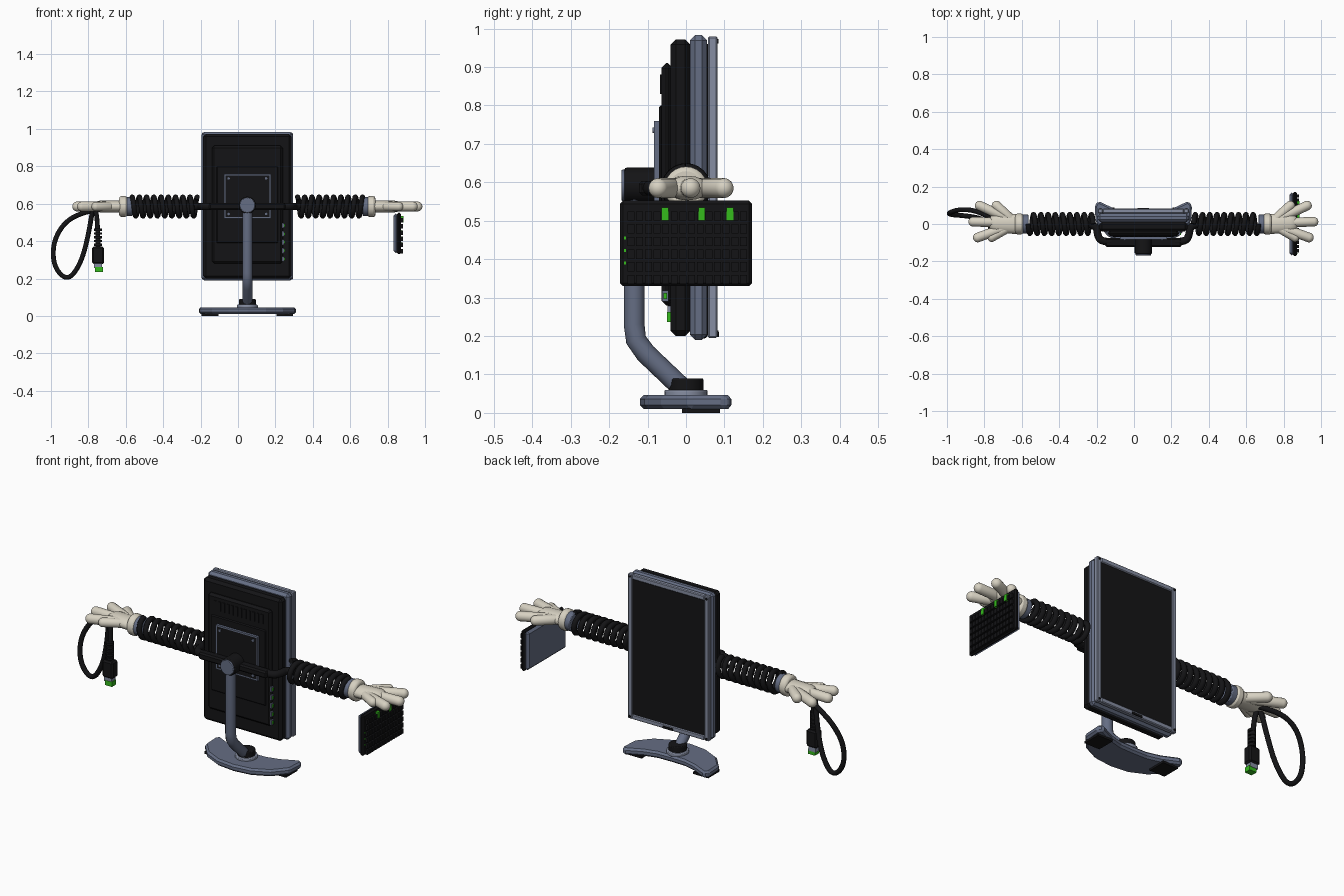
import bpy, bmesh, math
from mathutils import Vector

cube = bpy.data.objects.get("Cube")
if cube:
    bpy.data.objects.remove(cube, do_unlink=True)

CX, ARM_Z = 0.05, 0.585      # centre plane of the model, height of the arms


def material(name, rgb):
    m = bpy.data.materials.new(name)
    m.use_nodes = True
    m.diffuse_color = (*rgb, 1)
    m.node_tree.nodes["Principled BSDF"].inputs["Base Color"].default_value = (*rgb, 1)
    return m


BLACK = material("black plastic", (0.007, 0.007, 0.008))
SLATE = material("slate blue", (0.13, 0.155, 0.23))
SILVER = material("pale slate", (0.24, 0.27, 0.36))
CREAM = material("cream glove", (0.68, 0.64, 0.54))
GREEN = material("green accent", (0.035, 0.5, 0.012))


def finish(name, bm, mat, smooth=False):
    bmesh.ops.recalc_face_normals(bm, faces=bm.faces)
    me = bpy.data.meshes.new(name)
    bm.to_mesh(me)
    bm.free()
    ob = bpy.data.objects.new(name, me)
    bpy.context.collection.objects.link(ob)
    me.materials.append(mat)
    if smooth:
        bpy.ops.object.select_all(action='DESELECT')
        ob.select_set(True)
        bpy.context.view_layer.objects.active = ob
        bpy.ops.object.shade_smooth_by_angle(angle=math.radians(40))
    return ob


def bevel(ob, width, segments=1):
    mod = ob.modifiers.new("bevel", 'BEVEL')
    mod.width, mod.segments = width, segments
    return ob


def add_box(bm, lo, hi):
    verts = bmesh.ops.create_cube(bm, size=1)["verts"]
    for v in verts:
        v.co = Vector([(a + b) / 2 + c * (b - a) for a, b, c in zip(lo, hi, v.co)])


def box(name, x, y, z, mat, edge=0.0):
    bm = bmesh.new()
    add_box(bm, (x[0], y[0], z[0]), (x[1], y[1], z[1]))
    ob = finish(name, bm, mat)
    return bevel(ob, edge) if edge else ob


def cylinder(name, start, end, r1, mat, r2=None, sides=24, edge=0.0):
    a, b = Vector(start), Vector(end)
    bm = bmesh.new()
    bmesh.ops.create_cone(bm, cap_ends=True, segments=sides, radius1=r1,
                          radius2=r1 if r2 is None else r2, depth=(b - a).length)
    ob = finish(name, bm, mat, True)
    ob.location = (a + b) / 2
    ob.rotation_euler = (b - a).to_track_quat('Z', 'Y').to_euler()
    return bevel(ob, edge, 2) if edge else ob


def capsule(name, start, end, r, mat, flat=1.0):
    a, b = Vector(start), Vector(end)
    bm = bmesh.new()
    bmesh.ops.create_uvsphere(bm, u_segments=16, v_segments=9, radius=r)
    q = (b - a).to_track_quat('Z', 'Y')
    for v in bm.verts:
        top = v.co.z > 0
        p = q @ v.co
        p.z *= flat
        v.co = p + (b if top else a)
    return finish(name, bm, mat, True)


def tube(name, points, r, mat, kind='NURBS', sides=3):
    cu = bpy.data.curves.new(name, 'CURVE')
    cu.dimensions = '3D'
    cu.bevel_depth, cu.bevel_resolution, cu.use_fill_caps = r, sides, True
    sp = cu.splines.new(kind)
    sp.points.add(len(points) - 1)
    for sp_point, p in zip(sp.points, points):
        sp_point.co = (*p, 1)
    if kind == 'NURBS':
        sp.order_u, sp.use_endpoint_u, sp.resolution_u = 3, True, 8
    ob = bpy.data.objects.new(name, cu)
    bpy.context.collection.objects.link(ob)
    cu.materials.append(mat)
    bpy.ops.object.select_all(action='DESELECT')
    ob.select_set(True)
    bpy.context.view_layer.objects.active = ob
    bpy.ops.object.convert(target='MESH')
    bpy.ops.object.shade_smooth_by_angle(angle=math.radians(50))
    return ob


def wide(h):
    return (CX - h, CX + h)


def frame(name, half, z, border, y, mat):
    bm = bmesh.new()
    for s in (-1, 1):
        xs = sorted((CX + s * half, CX + s * (half - border)))
        add_box(bm, (xs[0], y[0], z[0]), (xs[1], y[1], z[1]))
    for a, b in ((z[0], z[0] + border), (z[1] - border, z[1])):
        add_box(bm, (CX - half + border, y[0], a), (CX + half - border, y[1], b))
    return finish(name, bm, mat)


# Monitor housing, bezel and screen
box("rear_shell", wide(0.236), (-0.04, 0.012), (0.2, 0.972), BLACK, 0.014)
box("middle_shell", wide(0.245), (0.01, 0.055), (0.19, 0.983), SLATE, 0.014)
box("screen_seat", wide(0.225), (0.05, 0.077), (0.21, 0.96), BLACK)
bevel(frame("front_bezel", 0.243, (0.195, 0.98), 0.026, (0.057, 0.082), SILVER), 0.004)
box("bezel_badge", wide(0.03), (0.08, 0.086), (0.198, 0.21), BLACK)
for sx in (-1, 1):
    for z in (0.208, 0.967):
        x = CX + sx * 0.23
        cylinder("bezel_screw", (x, 0.08, z), (x, 0.085, z), 0.006, BLACK, sides=10)
box("rear_step", wide(0.19), (-0.064, -0.035), (0.28, 0.91), BLACK, 0.012)
box("rear_panel", wide(0.165), (-0.07, -0.06), (0.39, 0.8), BLACK, 0.005)
for i in range(12):
    x = CX - 0.14 + i * 0.0255
    box("vent_rib", (x - 0.007, x + 0.007), (-0.068, -0.06), (0.83, 0.88), BLACK)

# Mounting plate with bright rim and screws
box("mount_plate", wide(0.122), (-0.082, -0.065), (0.525, 0.755), BLACK)
frame("mount_rim", 0.126, (0.52, 0.76), 0.008, (-0.083, -0.07), SLATE)
for sx in (-1, 1):
    for z in (0.545, 0.735):
        x = CX + sx * 0.1
        cylinder("mount_screw", (x, -0.08, z), (x, -0.087, z), 0.007, SLATE, sides=10)

# Side ports
for i in range(5):
    z = 0.29 + i * 0.045
    box("port_rim", (0.235, 0.246), (-0.062, -0.045), (z, z + 0.028), SLATE)
    box("port_insert", (0.24, 0.25), (-0.058, -0.049), (z + 0.006, z + 0.022), GREEN)

# Stand: hub, bent post, collar and crescent base
cylinder("hub", (CX, -0.16, 0.592), (CX, -0.075, 0.592), 0.046, BLACK, edge=0.005)
cylinder("hub_cap", (CX, -0.168, 0.592), (CX, -0.158, 0.592), 0.041, SLATE, sides=16, edge=0.003)
tube("bent_post", [(CX, -0.135, 0.575), (CX, -0.135, 0.23), (CX, -0.13, 0.19),
                   (CX, -0.105, 0.155), (CX, 0.0, 0.055)], 0.027, SLATE, 'POLY', 4)
cylinder("post_socket", (CX, 0, 0.055), (CX, 0, 0.09), 0.045, BLACK, edge=0.004)
cylinder("base_collar", (CX, 0, 0.04), (CX, 0, 0.06), 0.056, SILVER, edge=0.004)
half = [(0, 0.06), (0.08, 0.062), (0.15, 0.08), (0.24, 0.122), (0.26, 0.1),
        (0.255, 0.01), (0.19, -0.065), (0.1, -0.108), (0, -0.12)]
outline = half + [(-x, y) for x, y in half[-2:0:-1]]
bm = bmesh.new()
face = bm.faces.new([bm.verts.new((CX + x, y, 0.01)) for x, y in outline])
top = bmesh.ops.extrude_face_region(bm, geom=[face])["geom"]
bmesh.ops.translate(bm, vec=(0, 0, 0.036),
                    verts=[g for g in top if isinstance(g, bmesh.types.BMVert)])
bevel(finish("crescent_base", bm, SLATE), 0.01)
for s in (-1, 1):
    x = CX + s * 0.2
    box("foot_pad", (x - 0.045, x + 0.045), (-0.01, 0.088), (0, 0.012), BLACK)

# Bar across the back that carries both arms
box("shoulder_bar", wide(0.205), (-0.122, -0.075), (0.566, 0.604), BLACK, 0.008)

# Arms and gloves, one on each side
FINGERS = [(0.79, 0.035, 0.875, 0.098), (0.82, 0.008, 0.91, 0.012), (0.79, -0.02, 0.885, -0.072)]
for side, s in (("left", 1), ("right", -1)):
    def at(d, y, z=ARM_Z):
        return (CX + s * d, y, z)

    tube(side + "_shoulder", [at(0.17, -0.095), at(0.225, -0.095), at(0.245, -0.06),
                              at(0.25, -0.01), at(0.29, 0)], 0.02, BLACK)
    coil = []
    turns, steps = 9, 24
    for i in range(turns * steps + 1):
        t = 2 * math.pi * i / steps
        coil.append(at(0.268 + 0.348 * i / (turns * steps), 0.051 * math.sin(t),
                       ARM_Z + 0.051 * math.cos(t)))
    tube(side + "_coil_arm", coil, 0.014, BLACK, 'POLY', 2)
    cylinder(side + "_wrist_ring", at(0.615, 0), at(0.65, 0), 0.05, SLATE, edge=0.004)
    cylinder(side + "_glove_cuff", at(0.642, 0), at(0.685, 0), 0.056, CREAM, edge=0.012)
    capsule(side + "_palm", at(0.68, 0), at(0.775, 0.005), 0.054, CREAM, 0.6)
    for d0, y0, d1, y1 in FINGERS:
        capsule(side + "_finger", at(d0 - 0.05, y0), at(d1, y1), 0.026, CREAM)
    capsule(side + "_thumb", at(0.7, 0.02), at(0.785, 0.098), 0.026, CREAM)
    capsule(side + "_little_finger", at(0.72, -0.02), at(0.81, -0.072), 0.024, CREAM)

# Keyboard hanging from the left glove, keys facing outward
box("keyboard_back", (0.832, 0.856), (-0.168, 0.168), (0.335, 0.547), SLATE, 0.012)
box("keyboard_tray", (0.85, 0.872), (-0.172, 0.172), (0.33, 0.552), BLACK, 0.008)
bm = bmesh.new()
for row in range(6):
    for col in range(14):
        y, z = -0.143 + col * 0.0225, 0.347 + row * 0.033
        add_box(bm, (0.868, y - 0.009, z - 0.012), (0.883, y + 0.009, z + 0.012))
finish("keys", bm, BLACK)
for y in (-0.055, 0.041, 0.115):
    box("green_key", (0.87, 0.886), (y - 0.009, y + 0.009), (0.5, 0.534), GREEN)
for z in (0.39, 0.422, 0.455):
    box("indicator_light", (0.87, 0.875), (-0.161, -0.156), (z - 0.004, z + 0.004), GREEN)

# Cable looped through the right glove, ending in a plug
tube("cable_loop", [(-0.74, 0.02, 0.57), (-0.83, 0.07, 0.555), (-0.93, 0.08, 0.5),
                    (-0.99, 0.06, 0.39), (-0.985, 0.05, 0.26), (-0.91, 0.045, 0.185),
                    (-0.84, 0.035, 0.28), (-0.8, 0.02, 0.43), (-0.775, 0, 0.585),
                    (-0.75, -0.02, 0.54), (-0.748, -0.03, 0.36)], 0.013, BLACK)
for i in range(5):
    z = 0.375 + i * 0.02
    cylinder("strain_relief", (-0.748, -0.03, z), (-0.748, -0.03, z + 0.012), 0.021, BLACK, sides=12)
box("plug_body", (-0.78, -0.716), (-0.055, -0.005), (0.278, 0.37), BLACK, 0.008)
box("plug_shell", (-0.77, -0.726), (-0.048, -0.012), (0.255, 0.28), SILVER)
box("plug_tip", (-0.764, -0.722), (-0.05, -0.014), (0.236, 0.262), GREEN)
